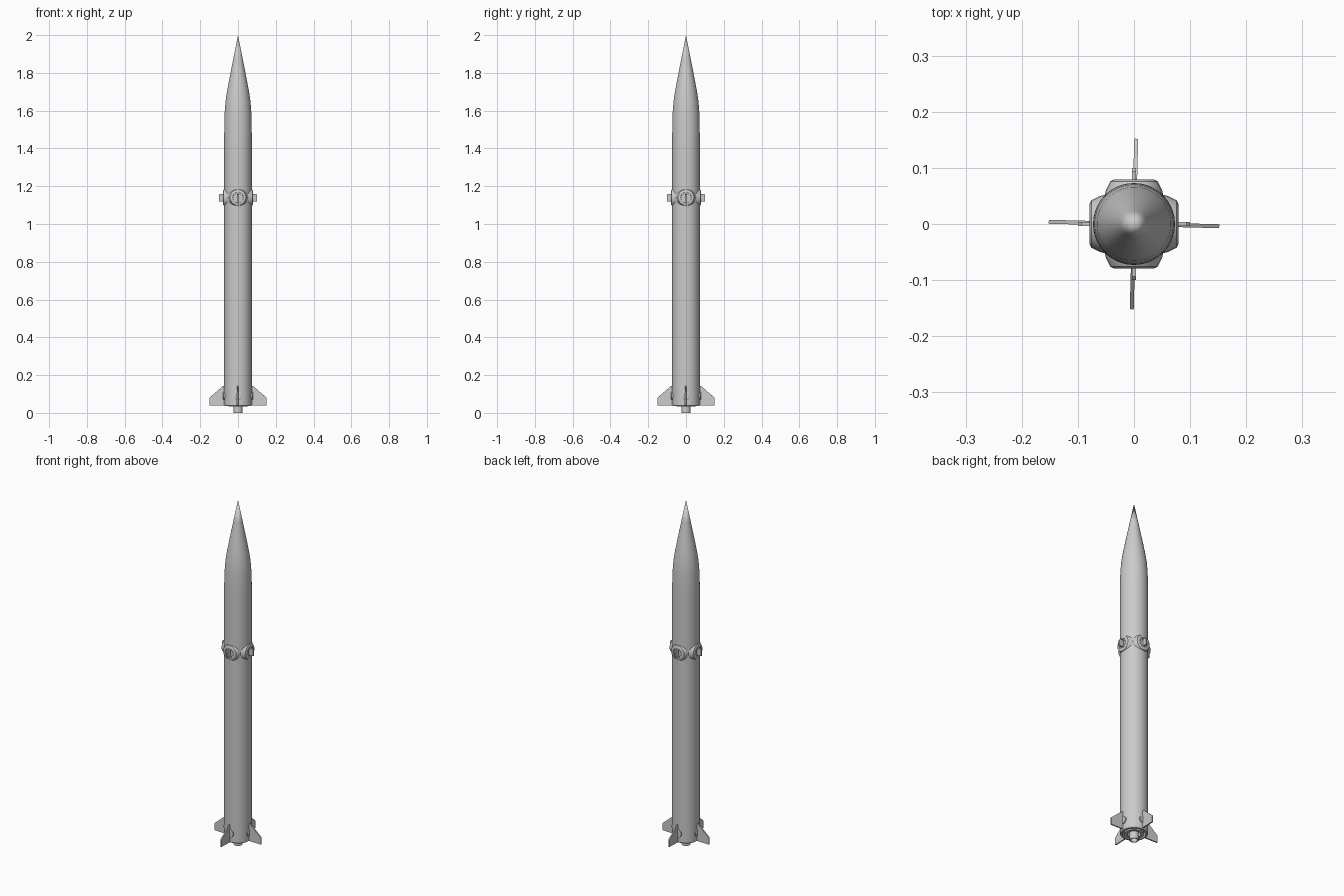
import bpy, bmesh, math
from mathutils import Matrix, Vector

if "Cube" in bpy.data.objects:
    bpy.data.objects.remove(bpy.data.objects["Cube"])

SEG = 40


def finish(name, bm, smooth=True):
    bmesh.ops.recalc_face_normals(bm, faces=bm.faces)
    mesh = bpy.data.meshes.new(name)
    bm.to_mesh(mesh)
    bm.free()
    ob = bpy.data.objects.new(name, mesh)
    bpy.context.collection.objects.link(ob)
    if smooth:
        bpy.ops.object.select_all(action='DESELECT')
        bpy.context.view_layer.objects.active = ob
        ob.select_set(True)
        bpy.ops.object.shade_smooth_by_angle(angle=math.radians(30))
    return ob


def lathe(name, profile, seg=SEG, matrix=Matrix()):
    """Revolve (radius, height) points around z, then place by matrix."""
    bm = bmesh.new()
    vs = [bm.verts.new((r, 0, z)) for r, z in profile]
    es = [bm.edges.new(p) for p in zip(vs, vs[1:])]
    bmesh.ops.spin(bm, geom=vs + es, axis=(0, 0, 1), cent=(0, 0, 0),
                   angle=2 * math.pi, steps=seg)
    bmesh.ops.remove_doubles(bm, verts=bm.verts, dist=1e-5)
    bmesh.ops.transform(bm, matrix=matrix, verts=bm.verts)
    return finish(name, bm)


def plate(name, outline, thick, matrix):
    """Extrude an (x, z) outline symmetrically along y."""
    bm = bmesh.new()
    f = bm.faces.new([bm.verts.new((x, -thick / 2, z)) for x, z in outline])
    ext = bmesh.ops.extrude_face_region(bm, geom=[f])['geom']
    bmesh.ops.translate(bm, vec=(0, thick, 0),
                        verts=[v for v in ext if isinstance(v, bmesh.types.BMVert)])
    bmesh.ops.transform(bm, matrix=matrix, verts=bm.verts)
    return finish(name, bm, False)


# Main tube with an annular recess in its base
lathe("body_tube", [(0, 0.06), (0.034, 0.06), (0.034, 0.035), (0.05, 0.035),
                    (0.05, 0.06), (0.06, 0.06), (0.06, 0.036), (0.069, 0.036),
                    (0.073, 0.042), (0.073, 1.46)])

# Pointed nose
lathe("nose_cone", [(0.073, 1.46), (0.0725, 1.52), (0.0705, 1.59), (0.066, 1.65),
                    (0.0585, 1.70), (0.047, 1.762), (0.024, 1.88), (0, 2.0)])

# Engine nozzle
lathe("nozzle", [(0, 0.02), (0.017, 0.02), (0.019, 0), (0.024, 0), (0.024, 0.065)])

# Parts repeated on the four sides
for i in range(4):
    turn = Matrix.Rotation(math.radians(90 * i), 4, 'Z')
    outward = Matrix.Rotation(math.radians(90), 4, 'Y')

    # Round thruster boss, with a raised ring and a small vane
    boss = turn @ Matrix.Translation((0, 0, 1.14)) @ outward
    lathe(f"thruster_boss_{i}", [(0.054, 0.045), (0.050, 0.060), (0.042, 0.076),
                                 (0.036, 0.079), (0.028, 0.079), (0.027, 0.075),
                                 (0, 0.075)], 28, boss)
    plate(f"thruster_vane_{i}", [(0.07, 1.12), (0.1, 1.12), (0.1, 1.155),
                                 (0.094, 1.16), (0.07, 1.16)], 0.008, turn)
    for k in range(8):
        a = math.radians(22.5 + 45 * k)
        port = turn @ Matrix.Translation((0, 0.02 * math.cos(a),
                                          1.14 + 0.02 * math.sin(a))) @ outward
        lathe(f"thruster_port_{i}_{k}", [(0.004, 0.073), (0.004, 0.079), (0, 0.079)],
              8, port)

    # Tail fin on a round hinge, slightly canted
    cant = turn @ Matrix.Rotation(math.radians(-1.5), 4, 'Z')
    plate(f"tail_fin_{i}", [(0.075, 0.04), (0.152, 0.04), (0.152, 0.08),
                            (0.080, 0.142), (0.075, 0.142)], 0.007, cant)
    hinge = turn @ Matrix.Translation((0, 0, 0.09)) @ outward
    lathe(f"fin_hinge_{i}", [(0.022, 0.06), (0.022, 0.077), (0.019, 0.079), (0, 0.079)],
          20, hinge)
